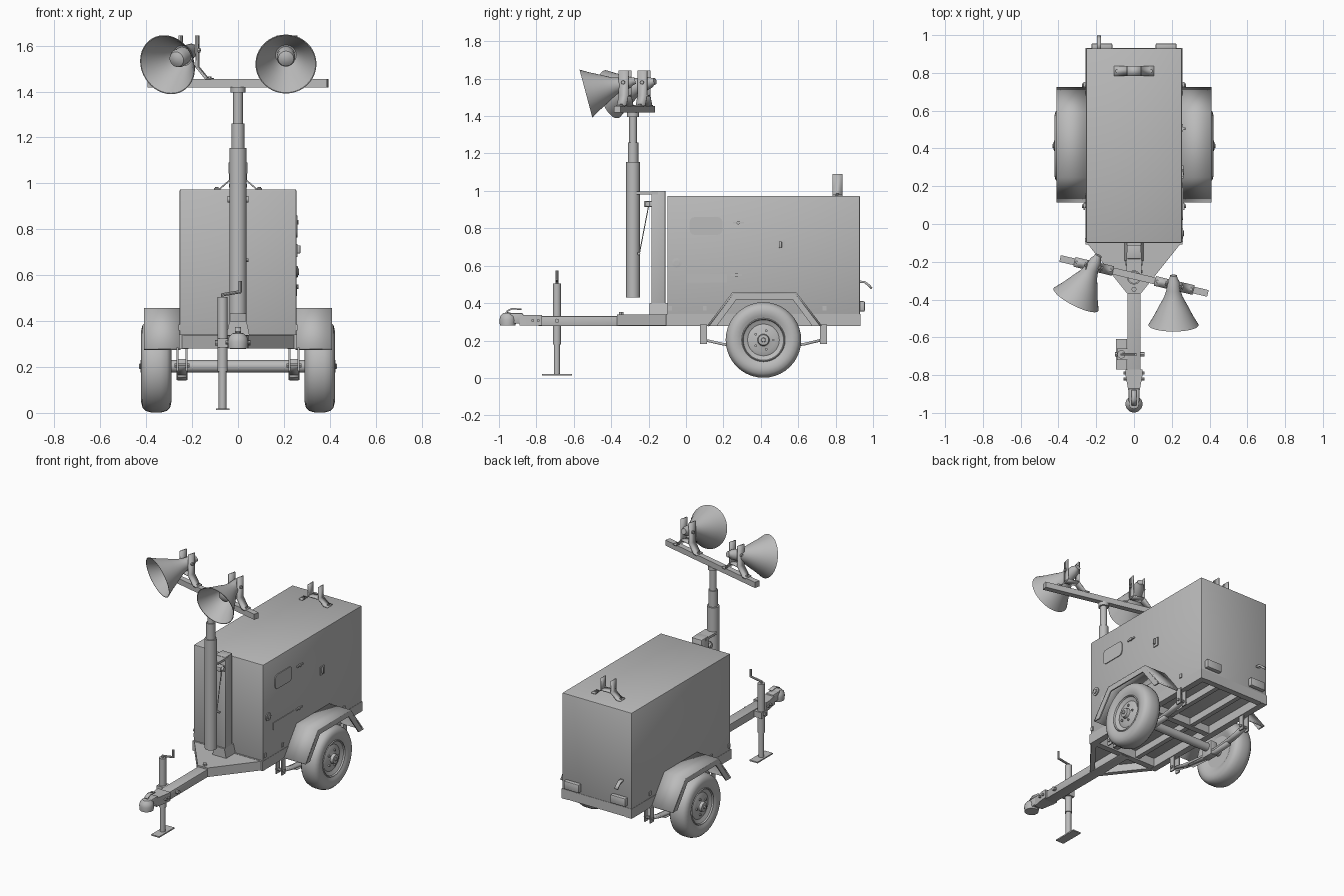
import bpy, bmesh, math
from mathutils import Vector, Matrix

cube = bpy.data.objects.get("Cube")
if cube:
    bpy.data.objects.remove(cube, do_unlink=True)

grey = bpy.data.materials.new("plain_grey")
grey.use_nodes = True
grey.diffuse_color = (0.5, 0.5, 0.5, 1)
grey.node_tree.nodes["Principled BSDF"].inputs["Base Color"].default_value = grey.diffuse_color


def finish(name, bm, matrix=None):
    """Turn a bmesh into a named object with smooth shading and sharp edges."""
    bmesh.ops.recalc_face_normals(bm, faces=bm.faces)
    if matrix:
        bm.transform(matrix)
    mesh = bpy.data.meshes.new(name)
    bm.to_mesh(mesh)
    bm.free()
    mesh.materials.append(grey)
    for face in mesh.polygons:
        face.use_smooth = True
    mesh.set_sharp_from_angle(angle=math.radians(32))
    obj = bpy.data.objects.new(name, mesh)
    bpy.context.scene.collection.objects.link(obj)
    return obj


def box(name, xs, ys, zs, bevel=0):
    bm = bmesh.new()
    bmesh.ops.create_cube(bm, size=1)
    for v in bm.verts:
        v.co = [lim[0] if c < 0 else lim[1] for c, lim in zip(v.co, (xs, ys, zs))]
    if bevel:
        bmesh.ops.bevel(bm, geom=bm.edges[:], offset=bevel, segments=2, profile=0.5, affect='EDGES')
    return finish(name, bm)


def prism(name, points, low, high, axis='z'):
    """Extrude a closed outline along an axis."""
    bm = bmesh.new()
    place = {'x': lambda u, v: (low, u, v), 'y': lambda u, v: (u, low, v), 'z': lambda u, v: (u, v, low)}[axis]
    face = bm.faces.new([bm.verts.new(place(u, v)) for u, v in points])
    step = Vector([high - low if a == axis else 0 for a in 'xyz'])
    ext = bmesh.ops.extrude_face_region(bm, geom=[face])
    bmesh.ops.translate(bm, vec=step, verts=[g for g in ext['geom'] if isinstance(g, bmesh.types.BMVert)])
    bm.faces.ensure_lookup_table()
    if face.is_valid and len(bm.faces) < len(points) + 2:
        bm.faces.new(list(face.verts))
    return finish(name, bm)


def ribbon(name, points, low, high, thick, axis='x', matrix=None):
    """Bent sheet metal strip: an open path extruded along x or y."""
    bm = bmesh.new()
    place = (lambda u, w, v: (w, u, v)) if axis == 'x' else (lambda u, w, v: (u, w, v))
    rows = [[bm.verts.new(place(u, w, v)) for w in (low, high)] for u, v in points]
    for a, b in zip(rows, rows[1:]):
        bm.faces.new((a[0], a[1], b[1], b[0]))
    obj = finish(name, bm, matrix)
    mod = obj.modifiers.new("thickness", 'SOLIDIFY')
    mod.thickness, mod.offset = thick, 0
    return obj


def lathe(name, profile, origin, direction, steps=32):
    """Spin (radius, height) points about a direction."""
    bm = bmesh.new()
    verts = [bm.verts.new((r, 0, h)) for r, h in profile]
    edges = [bm.edges.new(pair) for pair in zip(verts, verts[1:])]
    bmesh.ops.spin(bm, geom=verts + edges, cent=(0, 0, 0), axis=(0, 0, 1), angle=math.tau, steps=steps)
    bmesh.ops.remove_doubles(bm, verts=bm.verts, dist=1e-5)
    turn = Vector(direction).to_track_quat('Z', 'Y').to_matrix().to_4x4()
    return finish(name, bm, Matrix.Translation(origin) @ turn)


def rod(name, start, end, radius, steps=16):
    start, end = Vector(start), Vector(end)
    size = (end - start).length
    return lathe(name, [(0, 0), (radius, 0), (radius, size), (0, size)], start, end - start, steps)


def yoke(name, centre, angle, rise, top):
    """Pair of upright lugs on splayed feet."""
    place = Matrix.Translation(centre) @ Matrix.Rotation(angle, 4, 'Z')
    for side in (-1, 1):
        path = [(side * x, z) for x, z in ((.105, .003), (.08, .003), (.037, rise), (.037, top))]
        ribbon(name + "_lug", path, -.026, .026, .007, 'y', place)
        foot = place @ Vector((side * .092, 0, 0))
        rod(name + "_bolt", foot, foot + Vector((0, 0, .012)), .008, 6)
    ribbon(name + "_bridge", [(-.037, rise), (.037, rise)], -.026, .026, .007, 'y', place)


# Engine housing
box("housing", (-.254, .254), (-.1, .93), (.335, .974), .006)
yoke("lift_yoke", (0, .81, .973), 0, .04, .117)

# Chassis rails and cross members
for s in (-1, 1):
    box("side_rail", sorted((s * .215, s * .256)), (-.108, .932), (.278, .342))
    box("inner_rail", sorted((s * .07, s * .1)), (-.1, .92), (.29, .336))
for y in (-.108, .892):
    box("end_rail", (-.256, .256), (y, y + .04), (.28, .342))
box("cross_member", (-.22, .22), (.4, .44), (.285, .336))

# Tow hitch
prism("hitch_deck", [(-.25, -.1), (-.035, -.37), (.035, -.37), (.25, -.1)], .328, .34)
for s in (-1, 1):
    prism("hitch_arm", [(s * .25, -.1), (s * .035, -.37), (s * .03, -.33), (s * .21, -.1)], .28, .33)
box("tow_beam", (-.035, .035), (-.79, -.08), (.278, .33), .003)
half = [(.045, -.77), (.045, -.8), (.034, -.86), (.028, -.89)]
prism("coupler", half + [(-x, y) for x, y in reversed(half)], .28, .337)
lathe("coupler_socket", [(0, -.03), (.042, -.03), (.045, 0), (.04, .02), (.025, .036), (0, .042)],
      (0, -.953, .31), (0, 0, 1))
box("coupler_neck", (-.028, .028), (-.95, -.87), (.29, .346), .008)
ribbon("coupler_lever", [(-.96, .355), (-.93, .371), (-.88, .366)], -.012, .012, .008)
rod("deck_bolt", (0, -.345, .33), (0, -.345, .352), .014, 6)
for y in (-.82, -.79):
    rod("coupler_bolt", (-.055, y, .307), (.055, y, .307), .008, 8)

# Jack stand with crank
jx, jy = -.067, -.69
rod("jack_sleeve", (jx, jy, .18), (jx, jy, .505), .022)
rod("jack_leg", (jx, jy, .015), (jx, jy, .2), .017)
box("jack_foot", (-.095, -.037), (-.77, -.61), (.012, .02))
box("jack_clamp", (-.09, -.03), (jy - .03, jy + .03), (.285, .325))
rod("jack_pin", (-.1, jy, .305), (.055, jy, .305), .012, 8)
for a, b in (((jx, .5), (jx, .52)), ((jx, .515), (.012, .528)), ((.01, .524), (.01, .575))):
    rod("jack_crank", (a[0], jy, a[1]), (b[0], jy, b[1]), .007, 8)

# Mast support post
box("mast_post", (-.037, .037), (-.185, -.11), (.34, 1), .004)
prism("post_foot", [(-.05, .34), (.05, .34), (.037, .4), (-.037, .4)], -.195, -.1, 'y')
box("mast_bracket", (-.04, .04), (-.265, -.15), (.982, .997))
box("winch_body", (-.03, .03), (-.225, -.18), (.915, .945), .004)
rod("winch_drum", (-.045, -.205, .93), (.045, -.205, .93), .014)
rod("winch_cable", (.02, -.2, .92), (.02, -.25, .66), .003, 6)
rod("cable_anchor", (.01, -.252, .665), (.045, -.252, .665), .008, 8)

# Telescopic mast and crossbar
mast_y = -.283
for name, low, high, radius in (("mast_lower", .43, 1.155, .037), ("mast_middle", 1.1, 1.26, .028),
                                ("mast_upper", 1.2, 1.41, .021), ("mast_cap", 1.395, 1.42, .032)):
    rod(name, (0, mast_y, low), (0, mast_y, high), radius, 24)
bar_turn = math.radians(-13.3)
bar = box("crossbar", (-.402, .402), (-.018, .018), (1.418, 1.455))
bar.matrix_world = Matrix.Translation((0, -.275, 0)) @ Matrix.Rotation(bar_turn, 4, 'Z')

# Floodlights: horn with hollow mouth, lamp inside, yoke below
horn = [(0, 0), (.018, 0), (.021, .015), (.03, .03), (.037, .08), (.05, .12), (.077, .17), (.105, .225),
        (.133, .272), (.129, .272), (.1, .225), (.07, .17), (.045, .12), (0, .115)]
bulb = [(0, .1), (.038, .1), (.04, .165), (.034, .182), (.018, .19), (0, .192)]
for mouth, yaw in (((.209, -.535, 1.52), 0), ((-.307, -.4, 1.517), 27)):
    yaw, dip = math.radians(yaw), math.radians(15)
    aim = Vector((-math.sin(yaw) * math.cos(dip), -math.cos(yaw) * math.cos(dip), -math.sin(dip)))
    back = Vector(mouth) - aim * .272
    lathe("floodlight_horn", horn, back, aim, 40)
    lathe("floodlight_bulb", bulb, back, aim, 24)
    bx = math.copysign(.213, mouth[0])
    by = -.275 + bx * math.tan(bar_turn)
    yoke("floodlight_yoke", (bx, by, 1.453), bar_turn, .055, .192)
    across = Matrix.Rotation(bar_turn, 3, 'Z') @ Vector((.05, 0, 0))
    pivot = Vector((bx, by, 1.58))
    rod("floodlight_pivot", pivot - across, pivot + across, .01, 8)

# Running gear, mirrored on both sides
wy, wz = .414, .203
tyre = [(.1, -.045), (.13, -.06), (.155, -.066), (.18, -.06), (.194, -.046), (.202, -.02)]
tyre += [(r, -h) for r, h in reversed(tyre)]
rim = [(0, -.04), (.11, -.04), (.12, -.05), (.12, .05), (.112, .058), (.106, .045), (.085, .036), (.06, .046),
       (.04, .046), (.032, .05), (.028, .068), (.012, .07), (.01, .076), (0, .076)]
fender = [(.118, .278), (.25, .453), (.588, .453), (.722, .278)]
inner = [(.165, .278), (.27, .42), (.57, .42), (.675, .278)]
rod("axle", (-.33, wy, wz), (.33, wy, wz), .027)
for s in (-1, 1):
    lathe("tyre", tyre, (s * .356, wy, wz), (s, 0, 0), 40)
    lathe("wheel_rim", rim, (s * .356, wy, wz), (s, 0, 0), 32)
    for i in range(5):
        a = math.tau * i / 5
        spot = Vector((s * .395, wy + .052 * math.cos(a), wz + .052 * math.sin(a)))
        rod("wheel_nut", spot, spot + Vector((s * .016, 0, 0)), .007, 6)
    ribbon("fender", fender, s * .25, s * .41, .01)
    for k in range(3):
        prism("fender_lip", [fender[k], fender[k + 1], inner[k + 1], inner[k]], s * .402, s * .41, 'x')
    ribbon("leaf_spring", [(.09, .205), (.2, .18), (.33, .166), (wy, .163), (.5, .166), (.63, .18), (.735, .205)],
           s * .225, s * .263, .014)
    ribbon("short_leaf", [(.24, .16), (wy, .149), (.59, .16)], s * .225, s * .263, .011)
    box("axle_clamp", sorted((s * .22, s * .268)), (wy - .04, wy + .04), (.142, .235), .004)
    for y in (.093, .735):
        box("spring_hanger", sorted((s * .22, s * .228)), (y - .018, y + .018), (.182, .285))
        box("spring_hanger", sorted((s * .26, s * .268)), (y - .018, y + .018), (.182, .285))
        rod("hanger_bolt", (s * .212, y, .207), (s * .276, y, .207), .009, 8)
    # Rear lamps
    box("rear_lamp", sorted((s * .115, s * .225)), (.925, .956), (.355, .41), .006)
    # Small hinges along the housing edge
    for y in (-.085, .1, .74):
        box("hinge", sorted((s * .25, s * .26)), (y - .01, y + .01), (.36, .385))
ribbon("rear_handle", [(.925, .515), (.955, .512), (.978, .495), (.993, .478)], -.196, -.174, .012)

# Side access details
ring = []
for cy, cz, start in ((.17, .835, 0), (.045, .835, 90), (.045, .79, 180), (.17, .79, 270)):
    for step in (0, 30, 60, 90):
        a = math.radians(start + step)
        ring.append((cy + .025 * math.cos(a), cz + .025 * math.sin(a)))
prism("side_window", ring, .25, .259, 'x')
box("side_vent", (.25, .258), (0, .22), (.51, .555))
lathe("filler_cap", [(0, 0), (.026, 0), (.026, .008), (.014, .009), (.014, .014), (0, .014)], (.252, -.05, .615),
      (1, 0, 0), 20)
box("latch_plate", (.25, .26), (.49, .53), (.68, .735))
box("latch_handle", (.255, .272), (.497, .512), (.695, .73), .003)
for y, z in ((.28, .83), (.27, .55)):
    box("grab_clip", (.25, .262), (y - .03, y + .03), (z - .005, z + .005))
    rod("clip_stud", (.25, y, z), (.264, y, z), .01, 8)
